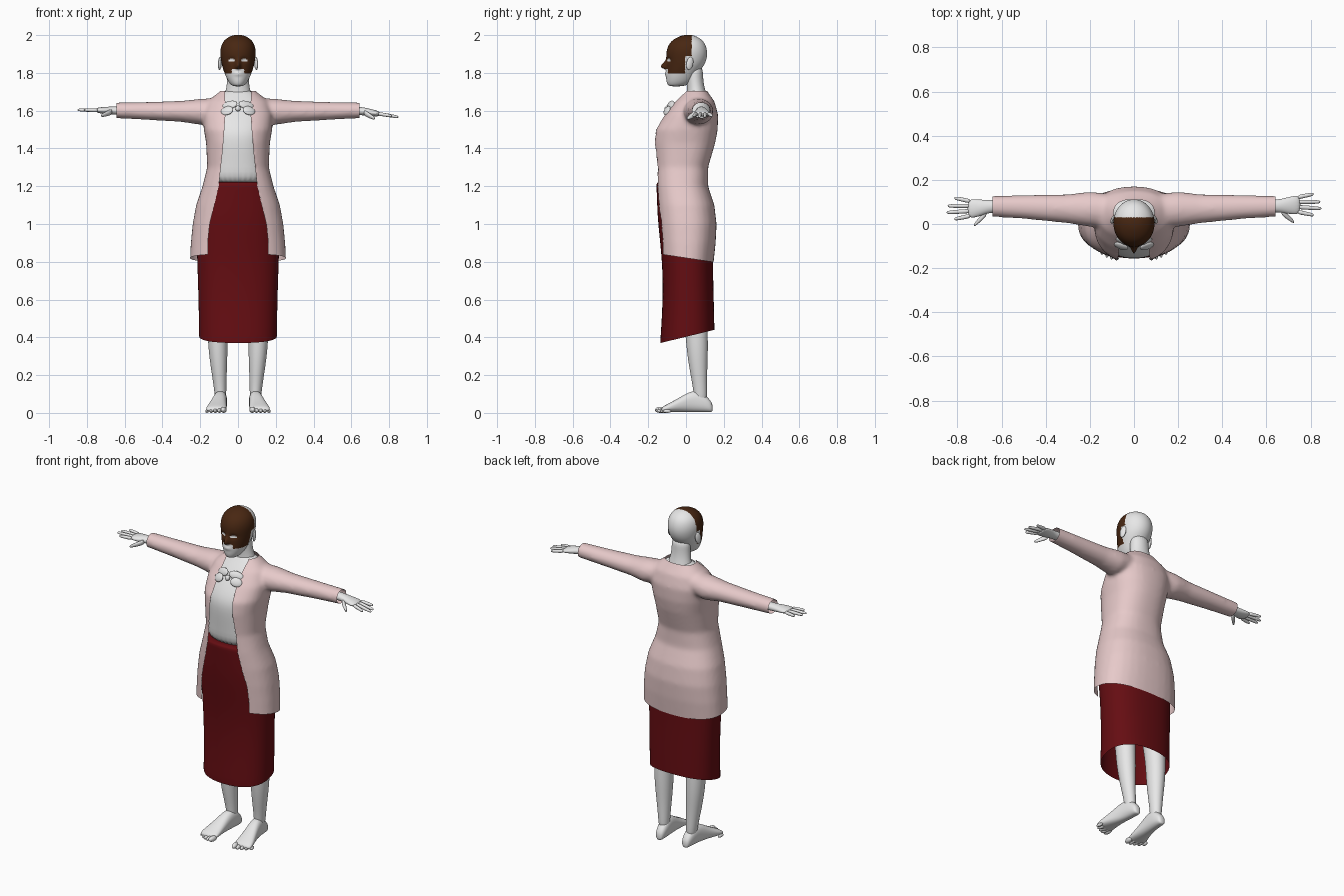
import bpy, bmesh, math
from mathutils import Vector

cube = bpy.data.objects.get("Cube")
if cube:
    bpy.data.objects.remove(cube)


def material(name, rgb):
    m = bpy.data.materials.new(name)
    m.use_nodes = True
    m.diffuse_color = (*rgb, 1)
    m.node_tree.nodes["Principled BSDF"].inputs["Base Color"].default_value = (*rgb, 1)
    return m


pale = material("pale grey", (0.8, 0.8, 0.8))
pink = material("soft pink", (0.8, 0.59, 0.59))
red = material("dark red", (0.13, 0.004, 0.006))
brown = material("dark brown", (0.065, 0.02, 0.006))


def add_object(name, bm, mat):
    bmesh.ops.recalc_face_normals(bm, faces=bm.faces)
    mesh = bpy.data.meshes.new(name)
    bm.to_mesh(mesh)
    bm.free()
    mesh.materials.append(mat)
    mesh.shade_smooth()
    ob = bpy.data.objects.new(name, mesh)
    bpy.context.collection.objects.link(ob)
    return ob


def add_loft(bm, rings, axis, n=24, power=2.0):
    """Skin rounded cross-sections (centre, half width, half depth) along an axis."""
    u, v = {"x": ((0, 1, 0), (0, 0, 1)), "y": ((1, 0, 0), (0, 0, 1)),
            "z": ((1, 0, 0), (0, 1, 0))}[axis]
    u, v = Vector(u), Vector(v)
    loops = []
    for centre, a, b in rings:
        loop = []
        for i in range(n):
            t = math.tau * i / n
            c, s = math.cos(t), math.sin(t)
            r = (abs(c) ** power + abs(s) ** power) ** (-1 / power)
            loop.append(bm.verts.new(Vector(centre) + u * a * c * r + v * b * s * r))
        loops.append(loop)
    for lo, hi in zip(loops, loops[1:]):
        for i in range(n):
            j = (i + 1) % n
            bm.faces.new((lo[i], lo[j], hi[j], hi[i]))
    bm.faces.new(loops[0])
    bm.faces.new(loops[-1])


def loft(name, rings, axis, mat, n=24, power=2.0, levels=2):
    bm = bmesh.new()
    add_loft(bm, rings, axis, n, power)
    ob = add_object(name, bm, mat)
    ob.modifiers.new("smooth_form", "SUBSURF").levels = levels
    ob.modifiers[-1].render_levels = levels
    return ob


def upright(rows):
    """Rows of height, half width, front y, back y."""
    return [((0, (f + b) / 2, z), rx, (b - f) / 2) for z, rx, f, b in rows]


def bake(ob):
    bpy.context.view_layer.update()
    deps = bpy.context.evaluated_depsgraph_get()
    mesh = bpy.data.meshes.new_from_object(ob.evaluated_get(deps))
    ob.modifiers.clear()
    ob.data = mesh
    return mesh


def cut(bm, co, no):
    bmesh.ops.bisect_plane(bm, geom=bm.verts[:] + bm.edges[:] + bm.faces[:],
                           plane_co=co, plane_no=no, clear_outer=True)


def ellipsoid(name, loc, size, mat, rot=(0, 0, 0)):
    bm = bmesh.new()
    bmesh.ops.create_uvsphere(bm, u_segments=20, v_segments=12, radius=1)
    ob = add_object(name, bm, mat)
    ob.location, ob.scale, ob.rotation_euler = loc, size, rot
    return ob


# Coat: torso and sleeves fused, then opened at front, hem, neck and cuffs
coat_rows = [(.74, .258, -.14, .14), (.9, .25, -.148, .157), (1.0, .24, -.155, .162),
             (1.1, .222, -.16, .15), (1.2, .188, -.165, .117), (1.3, .163, -.165, .117),
             (1.43, .169, -.176, .155), (1.5, .181, -.168, .168), (1.58, .185, -.115, .17),
             (1.65, .16, -.06, .15), (1.685, .118, -.025, .125), (1.71, .085, -.005, .108),
             (1.74, .075, 0, .1)]
bm = bmesh.new()
add_loft(bm, upright(coat_rows), "z", 32, 2.4)
for s in (1, -1):
    add_loft(bm, [((s * x, y, z), a, b) for x, y, z, a, b in
                  [(.06, .06, 1.61, .07, .06), (.2, .067, 1.594, .08, .069),
                   (.3, .069, 1.596, .066, .056), (.5, .077, 1.599, .054, .047),
                   (.67, .081, 1.602, .047, .041)]], "x")
coat = add_object("coat", bm, pink)
fuse = coat.modifiers.new("fuse", "REMESH")
fuse.mode, fuse.voxel_size = "VOXEL", 0.01
soften = coat.modifiers.new("soften", "SMOOTH")
soften.factor, soften.iterations = 0.5, 14
mesh = bake(coat)

opening = [(.7, .157), (.9, .16), (1.0, .15), (1.1, .125), (1.2, .102),
           (1.4, .08), (1.6, .065), (1.8, .075)]


def half_opening(z):
    for (z0, w0), (z1, w1) in zip(opening, opening[1:]):
        if z <= z1:
            return w0 + (w1 - w0) * (z - z0) / (z1 - z0)
    return opening[-1][1]


bm = bmesh.new()
bm.from_mesh(mesh)
cut(bm, (0, 0, .82), (0, -.15, -1))
cut(bm, (0, 0, 1.705), (0, 0, 1))
for s in (1, -1):
    cut(bm, (s * .642, 0, 0), (s, 0, 0))
for v in bm.verts:
    w = half_opening(v.co.z)
    if v.co.y < .03 and abs(abs(v.co.x) - w) < .0055:
        v.co.x = math.copysign(w, v.co.x)
inside = []
for f in bm.faces:
    c = f.calc_center_median()
    if c.y < .02 and abs(c.x) < half_opening(c.z):
        inside.append(f)
bmesh.ops.delete(bm, geom=inside, context="FACES")
bm.to_mesh(mesh)
bm.free()
mesh.shade_smooth()

# Shirt follows the coat a little further in
loft("shirt", upright([(z, rx - .018, f + .017, b - .018)
                       for z, rx, f, b in coat_rows if 1.15 < z < 1.72]),
     "z", pale, 32, 2.4)

# Skirt with slanted open hem
skirt = loft("skirt", upright([(1.225, .177, -.156, .102), (1.215, .178, -.157, .102),
                               (1.1, .207, -.153, .13), (1.0, .222, -.148, .145),
                               (.8, .216, -.125, .142), (.6, .209, -.122, .147),
                               (.4, .206, -.135, .152), (.28, .204, -.142, .152)]),
             "z", red, 32, 2.4)
mesh = bake(skirt)
bm = bmesh.new()
bm.from_mesh(mesh)
cut(bm, (0, 0, .403), (0, .244, -1))
bm.to_mesh(mesh)
bm.free()

# Neck and head
loft("neck", upright([(1.64, .085, .0, .12), (1.69, .07, .005, .108), (1.73, .06, .005, .096),
                      (1.78, .056, .0, .09), (1.84, .056, .0, .09)]), "z", pale)
head = loft("head", upright([(1.728, .025, -.088, -.02), (1.74, .042, -.1, .02),
                             (1.765, .058, -.106, .045), (1.8, .073, -.107, .065),
                             (1.84, .086, -.104, .098), (1.88, .093, -.105, .113),
                             (1.92, .096, -.105, .114), (1.96, .085, -.088, .1),
                             (1.985, .06, -.056, .073), (2.002, .025, -.012, .035)]),
            "z", pale, levels=3)
mesh = bake(head)
mesh.materials.append(brown)
for v in mesh.vertices:
    x, y, z = v.co
    if y < 0:
        spread = .028 if z > 1.832 else .011
        v.co.y -= .03 * math.exp(-(x / .013) ** 2 - ((z - 1.832) / spread) ** 2)
        v.co.y += .009 * math.exp(-((abs(x) - .033) / .02) ** 2 - ((z - 1.867) / .014) ** 2)
        v.co.y -= .006 * math.exp(-(x / .025) ** 2 - ((z - 1.795) / .012) ** 2)
# Painted half mask with eye holes and a bare mouth
for p in mesh.polygons:
    x, y, z = p.center
    covered = z > 1.797 and y < (.03 if z > 1.89 else -.005)
    eye = ((abs(x) - .033) / .018) ** 2 + ((z - 1.866) / .008) ** 2 < 1
    mouth = abs(x) < .033 and z < 1.82
    p.material_index = int(covered and not eye and not mouth)
mesh.shade_smooth()

for side, s in (("left", 1), ("right", -1)):
    ellipsoid(side + "_ear", (s * .096, .02, 1.85), (.009, .019, .035), pale, (-.2, 0, s * .35))

    # Bow lobes at the collar
    for part, x, z, a, b in (("upper", .043, 1.63, .042, .024), ("lower", .058, 1.6, .034, .026)):
        ellipsoid(f"{side}_{part}_bow_lobe", (s * x, -.1 + (z - 1.6) * .7, z),
                  (a, .011, b), pale, (-.5, s * .2, s * .3))

    # Hand and fingers; the two arms differ slightly in droop and sweep
    drop, sweep = (-.16, 0) if s > 0 else (.02, -.018)

    def at(x, y, z=0):
        reach = max(0, x - .64)
        return (s * x, y + sweep * min(1, reach * 10), 1.6 + z + drop * reach)

    loft(side + "_hand", [(at(x, y), a, b) for x, y, a, b in
                          [(.56, .08, .03, .026), (.645, .082, .028, .022),
                           (.68, .083, .034, .021), (.72, .085, .043, .018),
                           (.755, .088, .043, .012)]], "x", pale, 16)
    for finger, y, tip_x, tip_y in (("index", .055, .815, .04), ("middle", .077, .85, .07),
                                    ("ring", .1, .845, .1), ("little", .121, .815, .136)):
        loft(f"{side}_{finger}_finger",
             [(at(.74 + (tip_x - .74) * t, y + (tip_y - y) * t), r, r)
              for t, r in ((0, .011), (.4, .01), (.85, .009), (1, .005))], "x", pale, 10)
    loft(side + "_thumb", [(at(x, y, z), r, r) for x, y, z, r in
                           [(.665, .06, -.005, .018), (.69, .038, -.015, .015),
                            (.712, .02, -.024, .012), (.726, .008, -.028, .006)]],
         "x", pale, 10)

    # Leg, foot and toes
    loft(side + "_leg", [((s * x, y, z), a, b) for z, x, a, y, b in
                         [(.04, .09, .027, .078, .034), (.12, .094, .032, .076, .036),
                          (.22, .1, .041, .066, .046), (.33, .106, .051, .06, .057),
                          (.45, .108, .054, .055, .06), (.6, .104, .062, .04, .068),
                          (.9, .1, .08, .015, .09)]], "z", pale)
    loft(side + "_foot", [((s * x, y, h / 2 + .004), a, h / 2) for y, x, a, h in
                          [(.142, .088, .016, .04), (.125, .088, .028, .07),
                           (.08, .09, .034, .11), (.03, .095, .036, .115),
                           (-.03, .104, .043, .08), (-.08, .112, .052, .052),
                           (-.115, .116, .055, .035), (-.132, .114, .046, .022)]],
         "y", pale, 20, 2.5)
    for i in range(5):
        r = .016 if i == 0 else .0125 - .0008 * i
        ellipsoid(f"{side}_toe_{i + 1}", (s * (.076 + .022 * i), -.135 + .0022 * i * i, r),
                  (r * .95, .03 - .002 * i, r), pale, (0, 0, s * .15))

ellipsoid("bow_knot", (0, -.1, 1.612), (.014, .013, .016), pale, (-.5, 0, 0))
